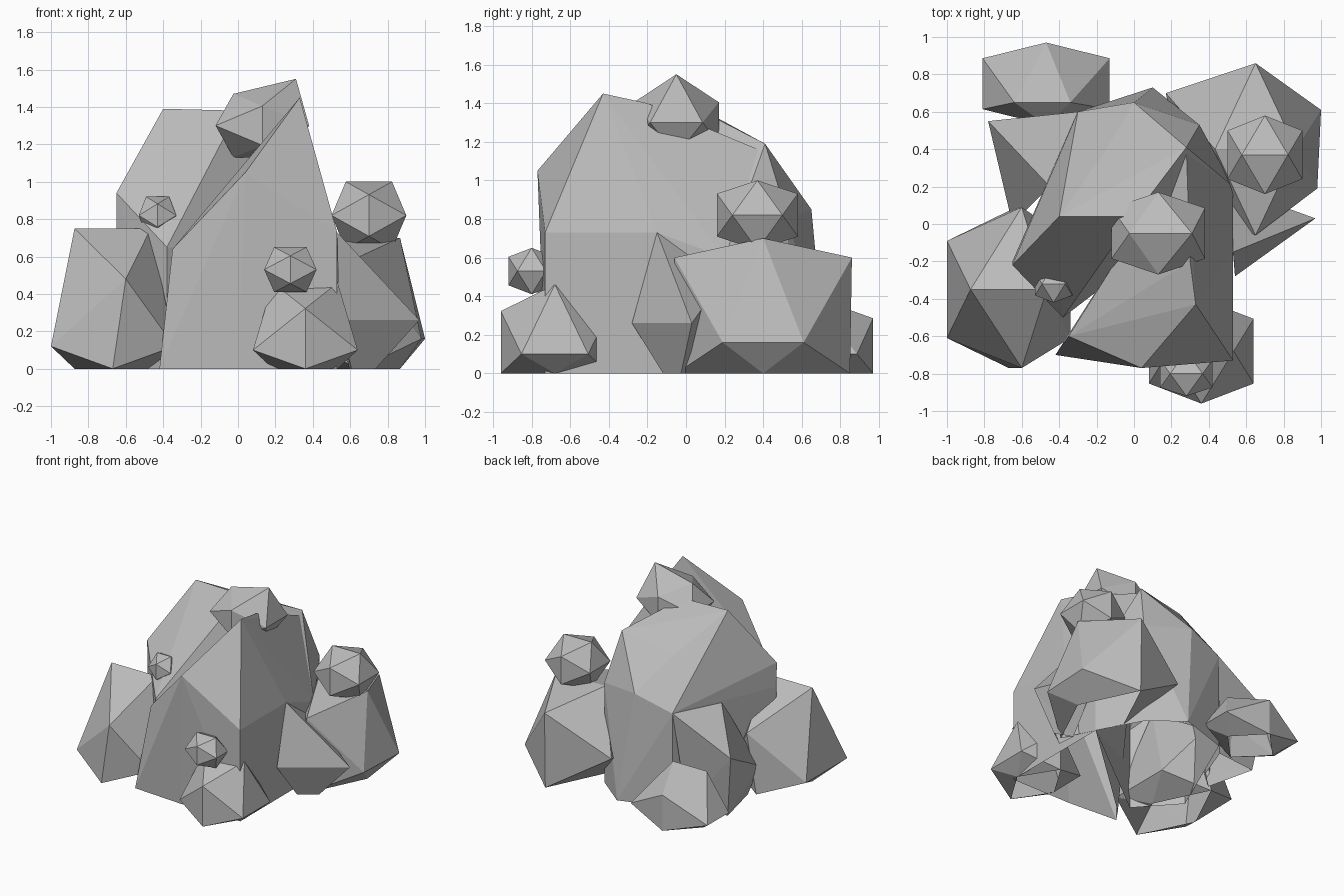
import bpy
import bmesh
from mathutils import Vector

default = bpy.data.objects.get("Cube")
if default:
    bpy.data.objects.remove(default, do_unlink=True)

# One plain stone colour
GREY = (0.5, 0.5, 0.5, 1)
stone = bpy.data.materials.new("stone_grey")
stone.use_nodes = True
stone.diffuse_color = GREY
shader = next(node for node in stone.node_tree.nodes if node.type == "BSDF_PRINCIPLED")
shader.inputs["Base Color"].default_value = GREY
shader.inputs["Roughness"].default_value = 0.9


def make_rock(name, corners):
    """Flat faceted rock around the corners, open where it rests on the ground."""
    shell = bmesh.new()
    for corner in corners:
        shell.verts.new((corner.x, corner.y, max(corner.z, 0)))
    bmesh.ops.convex_hull(shell, input=shell.verts[:])
    inside = [vert for vert in shell.verts if not vert.link_faces]
    bmesh.ops.delete(shell, geom=inside, context="VERTS")
    bmesh.ops.recalc_face_normals(shell, faces=shell.faces[:])
    underside = [face for face in shell.faces
                 if max(vert.co.z for vert in face.verts) < 0.001]
    bmesh.ops.delete(shell, geom=underside, context="FACES")
    mesh = bpy.data.meshes.new(name)
    shell.to_mesh(mesh)
    shell.free()
    mesh.materials.append(stone)
    rock = bpy.data.objects.new(name, mesh)
    bpy.context.scene.collection.objects.link(rock)


def boulder(name, centre, reach, **pulled_corners):
    """Twenty-sided rock; each pulled corner replaces the nearest regular one."""
    centre = Vector(centre)
    ratio = (5 ** 0.5 - 1) / 2
    corners = []
    for short in (-ratio, ratio):
        for long in (-1, 1):
            for corner in ((short, 0, long), (0, long, short), (long, short, 0)):
                offset = Vector(c * r for c, r in zip(corner, reach))
                corners.append(centre + offset)
    for target in map(Vector, pulled_corners.values()):
        nearest = min(corners, key=lambda corner: (corner - target).length)
        corners[corners.index(nearest)] = target
    make_rock(name, corners)


def crag(name, foot_spread, **named_corners):
    """Irregular rock; its low corners also drop to a foot on the ground."""
    corners = [Vector(corner) for corner in named_corners.values()]
    middle = sum(corners, Vector()) / len(corners)
    feet = []
    for corner in corners:
        if corner.z < 0.9:
            foot = middle.lerp(corner, foot_spread)
            foot.z = 0
            feet.append(foot)
    make_rock(name, corners + feet)


# Tall pointed rock at the front, with a ridge running back
crag("front_peak", foot_spread=1,
     apex=(0.33, -0.43, 1.45),
     rear_crest=(0.3, -0.2, 1.4),
     rear_shoulder=(0.28, 0.4, 1.15),
     brow=(0.04, -0.77, 1.05),
     left_front_ledge=(0.53, -0.73, 0.73),
     left_middle_ledge=(0.53, -0.15, 0.73),
     left_rear_ledge=(0.53, 0.2, 0.6),
     right_ledge=(-0.35, -0.6, 0.64),
     front_ledge=(0, -0.73, 0.3),
     right_foot=(-0.42, -0.7, 0))

# Spur that juts out of the peak's side
crag("side_spur", foot_spread=0.3,
     root=(0.53, -0.15, 0.73),
     front_corner=(0.54, -0.28, 0.26),
     tip=(0.97, 0.03, 0.26),
     rear_corner=(0.5, 0.2, 0.5))

# Broad main rock behind the peak
crag("main_rock", foot_spread=1,
     right_crest=(-0.4, 0.04, 1.39),
     left_crest=(0, 0.04, 1.38),
     right_shoulder=(-0.65, -0.22, 0.94),
     left_shoulder=(0.28, 0.41, 1.19),
     back_brow=(-0.16, 0.38, 1.1),
     back_ledge=(0, 0.65, 0.85),
     left_back_ledge=(0.35, 0.53, 0.8),
     right_back_ledge=(-0.3, 0.6, 0.75),
     right_waist=(-0.65, -0.2, 0.75),
     front_ledge=(-0.38, -0.5, 0.65),
     left_waist=(0.53, 0.2, 0.6),
     back_foot=(0.1, 0.73, 0))

# Low shoulder of the main rock
crag("back_shoulder", foot_spread=0.7,
     outer_corner=(-0.78, 0.55, 0.5),
     back_corner=(-0.3, 0.6, 0.75),
     inner_corner=(-0.45, 0.2, 0.75),
     front_corner=(-0.65, 0, 0.2))

# Boulders standing around the base
boulder("right_boulder", centre=(-0.67, -0.35, 0.12), reach=(0.33, 0.42, 0.63),
        front_corner=(-0.6, -0.77, 0.48),
        back_corner=(-0.6, 0.09, 0.48))
boulder("left_boulder", centre=(0.65, 0.4, 0.16), reach=(0.35, 0.45, 0.54),
        back_corner=(0.65, 0.86, 0.6),
        front_corner=(0.65, -0.06, 0.6),
        outer_back_corner=(1, 0.61, 0.16),
        outer_front_corner=(0.98, 0.19, 0.16),
        inner_corner=(0.17, 0.7, 0.3))
boulder("back_boulder", centre=(-0.47, 0.75, 0.1), reach=(0.34, 0.22, 0.3),
        right_top=(-0.64, 0.65, 0.4),
        left_top=(-0.34, 0.65, 0.4))
boulder("front_boulder", centre=(0.36, -0.68, 0.1), reach=(0.28, 0.28, 0.36))

# Small stones resting on the larger rocks
boulder("top_stone", centre=(0.13, -0.05, 1.3), reach=(0.25, 0.22, 0.17),
        peak=(0.31, -0.05, 1.55))
boulder("left_stone", centre=(0.7, 0.37, 0.82), reach=(0.2, 0.21, 0.18))
boulder("front_stone", centre=(0.28, -0.8, 0.53), reach=(0.14, 0.12, 0.12))
boulder("embedded_stone", centre=(-0.43, -0.32, 0.82), reach=(0.1, 0.1, 0.1))
